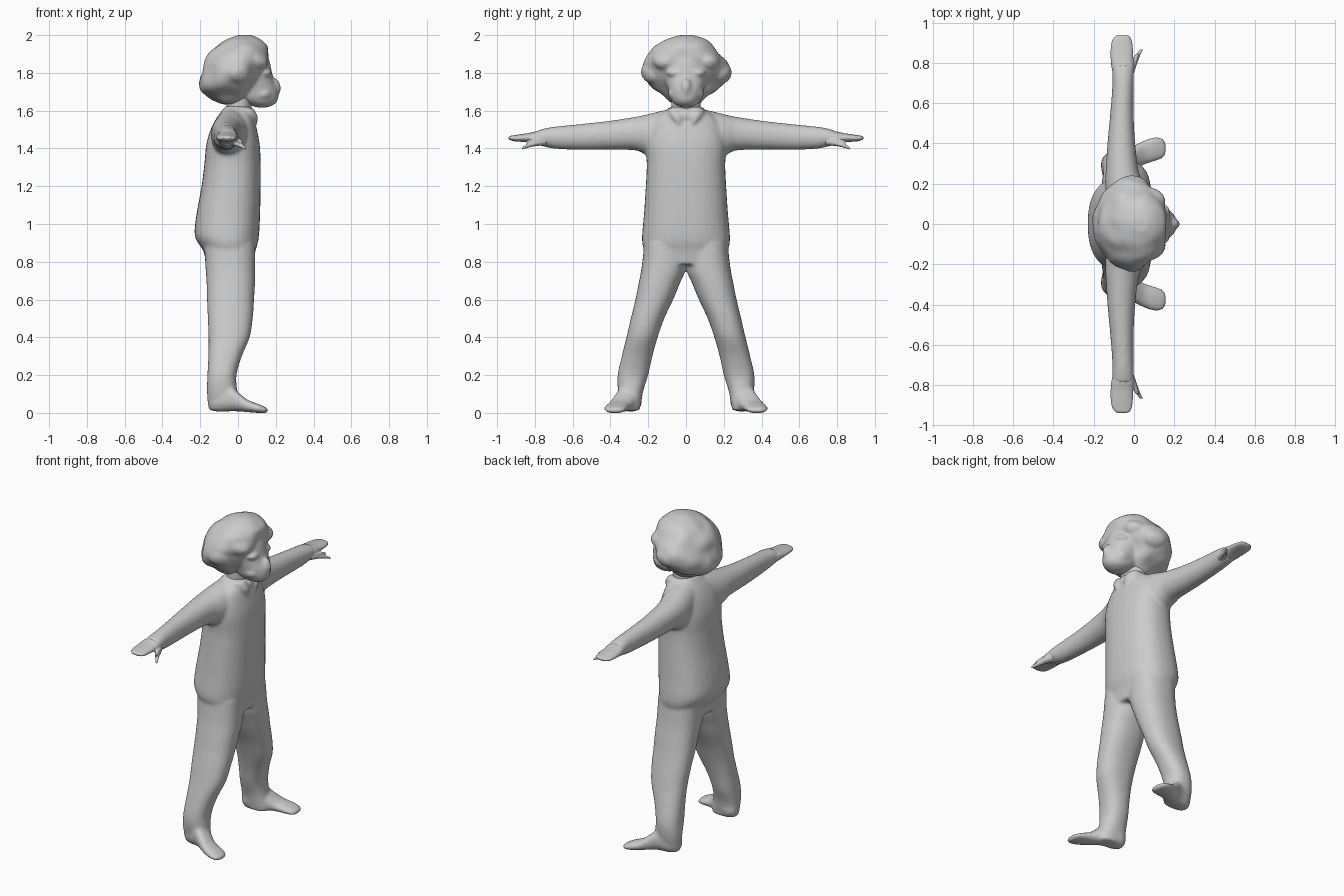
import bpy, bmesh, math
from mathutils import Matrix, Vector, noise

SIDES = 32


def spline(rows, steps=4):
    """Catmull-Rom refinement of section rows."""
    out = []
    for i in range(len(rows) - 1):
        p0, p1, p2 = rows[max(i - 1, 0)], rows[i], rows[i + 1]
        p3 = rows[min(i + 2, len(rows) - 1)]
        for s in range(steps):
            t = s / steps
            out.append([0.5 * (2 * b + (c - a) * t + (2 * a - 5 * b + 4 * c - d) * t * t
                               + (3 * b - a - 3 * c + d) * t ** 3)
                        for a, b, c, d in zip(p0, p1, p2, p3)])
    return out + [list(rows[-1])]


def loft(bm, axis, rows, power=2.0, sign=1):
    """Rows are (position, a_min, a_max, b_min, b_max); a and b are the other axes in order."""
    rings = []
    for t, a0, a1, b0, b1 in spline(rows):
        ring = []
        for k in range(SIDES):
            ang = 2 * math.pi * k / SIDES
            c, s = math.cos(ang), math.sin(ang)
            a = (a0 + a1) / 2 + (a1 - a0) / 2 * math.copysign(abs(c) ** (2 / power), c)
            b = (b0 + b1) / 2 + (b1 - b0) / 2 * math.copysign(abs(s) ** (2 / power), s)
            co = {'x': (t, a, b), 'y': (a, t, b), 'z': (a, b, t)}[axis]
            ring.append(bm.verts.new((co[0], co[1] * sign, co[2])))
        rings.append(ring)
    for r, q in zip(rings, rings[1:]):
        for k in range(SIDES):
            n = (k + 1) % SIDES
            bm.faces.new((r[k], r[n], q[n], q[k]))
    bm.faces.new(rings[0])
    bm.faces.new(rings[-1])


def blob(bm, centre, radii):
    m = Matrix.Translation(centre) @ Matrix.Diagonal((*radii, 1))
    bmesh.ops.create_uvsphere(bm, u_segments=24, v_segments=16, radius=1, matrix=m)


def finish(name, bm, voxel, smooth):
    """Fuse the overlapping volumes into one soft skin."""
    bmesh.ops.recalc_face_normals(bm, faces=bm.faces)
    me = bpy.data.meshes.new(name)
    bm.to_mesh(me)
    bm.free()
    ob = bpy.data.objects.new(name, me)
    bpy.context.collection.objects.link(ob)
    r = ob.modifiers.new("fuse", 'REMESH')
    r.mode, r.voxel_size, r.use_smooth_shade = 'VOXEL', voxel, True
    s = ob.modifiers.new("soften", 'SMOOTH')
    s.factor, s.iterations = 0.5, smooth
    return ob


def sym(rows):
    return [(z, x0, x1, -h, h) for z, x0, x1, h in rows]


# Jacket, trousers, sleeves and shoes
body = bmesh.new()
loft(body, 'z', sym([
    (0.785, -0.165, 0.08, 0.20), (0.86, -0.185, 0.093, 0.222), (0.90, -0.212, 0.105, 0.232),
    (0.95, -0.23, 0.112, 0.232), (1.05, -0.22, 0.117, 0.223), (1.20, -0.193, 0.12, 0.213),
    (1.32, -0.178, 0.12, 0.208), (1.42, -0.168, 0.115, 0.215), (1.50, -0.145, 0.10, 0.20),
    (1.56, -0.115, 0.085, 0.165), (1.60, -0.085, 0.07, 0.11), (1.625, -0.065, 0.06, 0.075)]), 2.4)
for s in (1, -1):
    # trouser leg
    loft(body, 'z', [
        (0.90, -0.18, 0.09, 0.00, 0.22), (0.77, -0.172, 0.092, 0.00, 0.235),
        (0.68, -0.166, 0.09, 0.035, 0.252), (0.60, -0.164, 0.085, 0.068, 0.268),
        (0.50, -0.16, 0.078, 0.115, 0.292), (0.40, -0.156, 0.062, 0.15, 0.315),
        (0.30, -0.157, 0.02, 0.178, 0.34), (0.20, -0.162, -0.008, 0.20, 0.362),
        (0.12, -0.164, -0.004, 0.225, 0.36), (0.05, -0.16, 0.01, 0.238, 0.345),
        (0.012, -0.15, 0.01, 0.245, 0.335)], 2.3, s)
    # shoe
    loft(body, 'x', [
        (-0.158, 0.26, 0.315, 0.03, 0.09), (-0.12, 0.235, 0.345, 0.008, 0.12),
        (-0.05, 0.24, 0.365, 0.008, 0.15), (0.0, 0.265, 0.39, 0.008, 0.11),
        (0.05, 0.295, 0.415, 0.004, 0.07), (0.10, 0.31, 0.432, 0.0, 0.05),
        (0.14, 0.325, 0.428, -0.001, 0.033), (0.16, 0.352, 0.40, 0.002, 0.022)], 2.3, s)
    # sleeve
    loft(body, 'y', [
        (0.08, -0.125, 0.06, 1.36, 1.61), (0.16, -0.14, 0.055, 1.35, 1.592),
        (0.215, -0.143, 0.04, 1.368, 1.578), (0.27, -0.14, 0.022, 1.39, 1.567),
        (0.40, -0.132, 0.006, 1.393, 1.547), (0.55, -0.118, -0.002, 1.393, 1.53),
        (0.68, -0.108, -0.002, 1.397, 1.517), (0.74, -0.108, 0.0, 1.407, 1.508),
        (0.79, -0.108, -0.002, 1.42, 1.495)], 2.1, s)
    # collar flap
    loft(body, 'z', [(1.53, 0.07, 0.105, 0.03, 0.045), (1.57, 0.04, 0.105, 0.015, 0.085),
                     (1.615, 0.0, 0.08, 0.01, 0.10)], 2, s)
blob(body, (0.075, 0, 1.575), (0.022, 0.03, 0.035))
finish("suit", body, 0.009, 9)

# Hands: flat mitten plus spread fingers
hands = bmesh.new()
for s in (1, -1):
    loft(hands, 'y', [
        (0.72, -0.10, -0.008, 1.412, 1.498), (0.78, -0.112, 0.0, 1.422, 1.493),
        (0.82, -0.116, -0.003, 1.43, 1.484), (0.87, -0.116, -0.005, 1.435, 1.476),
        (0.91, -0.11, -0.01, 1.438, 1.47), (0.932, -0.095, -0.02, 1.445, 1.466),
        (0.94, -0.08, -0.04, 1.45, 1.46)], 2.2, s)
    loft(hands, 'y', [
        (0.74, -0.065, -0.004, 1.415, 1.46), (0.79, -0.03, 0.014, 1.413, 1.442),
        (0.83, 0.0, 0.028, 1.405, 1.428), (0.868, 0.03, 0.046, 1.393, 1.408)], 2, s)
    loft(hands, 'y', [
        (0.76, -0.04, 0.002, 1.43, 1.46), (0.81, -0.01, 0.016, 1.43, 1.452),
        (0.845, 0.008, 0.026, 1.428, 1.442)], 2, s)
finish("hands", hands, 0.005, 3)

# Neck
neck = bmesh.new()
loft(neck, 'z', sym([(1.54, -0.08, 0.06, 0.085), (1.60, -0.065, 0.068, 0.08),
                     (1.64, -0.06, 0.075, 0.078), (1.70, -0.07, 0.08, 0.08)]))
finish("neck", neck, 0.01, 3)

# Hair: bulky lumpy mass
head = bmesh.new()
loft(head, 'z', sym([
    (1.638, -0.08, 0.04, 0.06), (1.66, -0.145, 0.06, 0.095), (1.70, -0.194, 0.085, 0.155),
    (1.75, -0.205, 0.11, 0.202), (1.81, -0.193, 0.145, 0.226), (1.86, -0.178, 0.165, 0.215),
    (1.91, -0.145, 0.165, 0.182), (1.95, -0.105, 0.158, 0.14), (1.98, -0.055, 0.12, 0.095),
    (2.0, 0.0, 0.07, 0.035)]), 2.0)
for s in (1, -1):
    blob(head, (0.0, 0.17 * s, 1.80), (0.075, 0.068, 0.06))
    blob(head, (0.07, 0.11 * s, 1.86), (0.085, 0.075, 0.055))
for v in head.verts:
    out = (v.co - Vector((-0.01, 0, 1.80))).normalized()
    fade = min(1, max(0, (2.01 - v.co.z) / 0.08))
    v.co += out * 0.017 * fade * noise.noise(v.co * 11 + Vector((3.1, 1.7, 0.4)))

# Face: narrow jaw, brow, nose and cheeks
loft(head, 'z', sym([
    (1.617, 0.10, 0.155, 0.025), (1.635, 0.05, 0.195, 0.062), (1.665, 0.0, 0.213, 0.083),
    (1.71, -0.02, 0.212, 0.095), (1.76, -0.02, 0.19, 0.108), (1.81, -0.02, 0.178, 0.115),
    (1.87, -0.02, 0.165, 0.11), (1.91, 0.0, 0.14, 0.09)]), 2.0)
blob(head, (0.185, 0, 1.72), (0.042, 0.032, 0.055))
for s in (1, -1):
    blob(head, (0.135, 0.06 * s, 1.80), (0.045, 0.045, 0.022))
    blob(head, (0.13, 0.055 * s, 1.69), (0.05, 0.04, 0.035))
finish("head", head, 0.009, 6)
